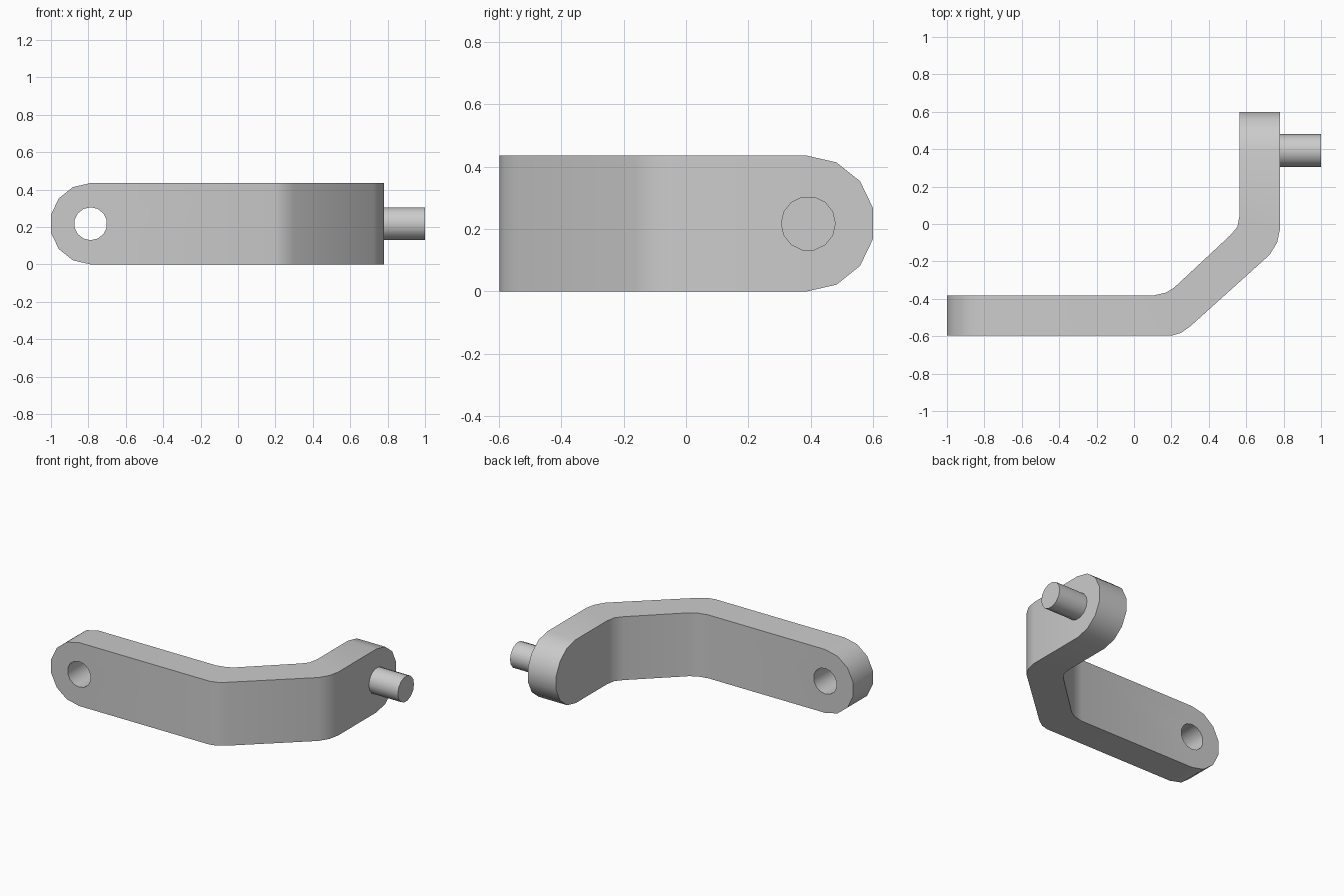
import bpy, bmesh, math
from mathutils import Matrix

cube = bpy.data.objects.get("Cube")
if cube:
    bpy.data.objects.remove(cube, do_unlink=True)

R = 0.2175            # half the arm height, also the end radius
PIN_R = 0.088
SIDES = 14
HOLE_X, PIN_Y = -0.788, 0.388
FRONT, BACK = -0.597, -0.383
OUTER, INNER = 0.78, 0.565

grey = bpy.data.materials.new("plain grey")
grey.use_nodes = True
colour = (0.6, 0.6, 0.6, 1)
grey.diffuse_color = colour
grey.node_tree.nodes["Principled BSDF"].inputs["Base Color"].default_value = colour


def make_object(name, bm):
    bmesh.ops.recalc_face_normals(bm, faces=bm.faces[:])
    mesh = bpy.data.meshes.new(name)
    bm.to_mesh(mesh)
    bm.free()
    mesh.materials.append(grey)
    obj = bpy.data.objects.new(name, mesh)
    bpy.context.collection.objects.link(obj)
    return obj


def cylinder(name, centre, length, axis):
    bm = bmesh.new()
    turn = Matrix.Rotation(math.pi / 2, 4, axis)
    bmesh.ops.create_cone(bm, cap_ends=True, segments=SIDES, radius1=PIN_R,
                          radius2=PIN_R, depth=length,
                          matrix=Matrix.Translation(centre) @ turn)
    return make_object(name, bm)


def smooth(obj):
    bpy.ops.object.select_all(action='DESELECT')
    obj.select_set(True)
    bpy.context.view_layer.objects.active = obj
    bpy.ops.object.shade_smooth_by_angle(angle=math.radians(32))


# Rounded end: distance past the centre and half height, from tip inward
steps = [math.pi / SIDES * (1 + 2 * i) for i in range(4)]
end_arc = [(R * math.cos(a), R * math.sin(a)) for a in steps]

# Stations along the arm: outer point, inner point, half height
stations = [((HOLE_X - d, FRONT), (HOLE_X - d, BACK), h) for d, h in end_arc]
bends = [((0.20, FRONT), (0.10, BACK)),
         ((0.25, -0.583), (0.17, -0.367)),
         ((0.30, -0.548), (0.215, -0.340)),
         ((0.725, -0.165), (0.515, -0.060)),
         ((0.765, -0.100), (0.553, -0.015)),
         ((OUTER, -0.030), (INNER, 0.050))]
stations += [(o, i, R) for o, i in bends]
stations += [((OUTER, PIN_Y + d), (INNER, PIN_Y + d), h)
             for d, h in reversed(end_arc)]

# Bent arm
bm = bmesh.new()
rings = [[bm.verts.new((*p, R + s * h)) for p, s in
          ((o, -1), (o, 1), (i, 1), (i, -1))] for o, i, h in stations]
for a, b in zip(rings, rings[1:]):
    for k in range(4):
        n = (k + 1) % 4
        bm.faces.new((a[k], a[n], b[n], b[k]))
bm.faces.new(rings[0])
bm.faces.new(rings[-1])
arm = make_object("bent_arm", bm)

# Hole through the long end
cutter = cylinder("hole_cutter", (HOLE_X, (FRONT + BACK) / 2, R), 0.5, 'X')
cutter.hide_render = True
cut = arm.modifiers.new("hole", 'BOOLEAN')
cut.operation = 'DIFFERENCE'
cut.solver = 'EXACT'
cut.object = cutter
bpy.context.view_layer.objects.active = arm
bpy.ops.object.modifier_apply(modifier=cut.name)
bpy.data.objects.remove(cutter, do_unlink=True)
smooth(arm)

# Pin on the short end
pin = cylinder("pin", ((OUTER + 1) / 2, PIN_Y + 0.004, R), 1 - OUTER, 'Y')
smooth(pin)
